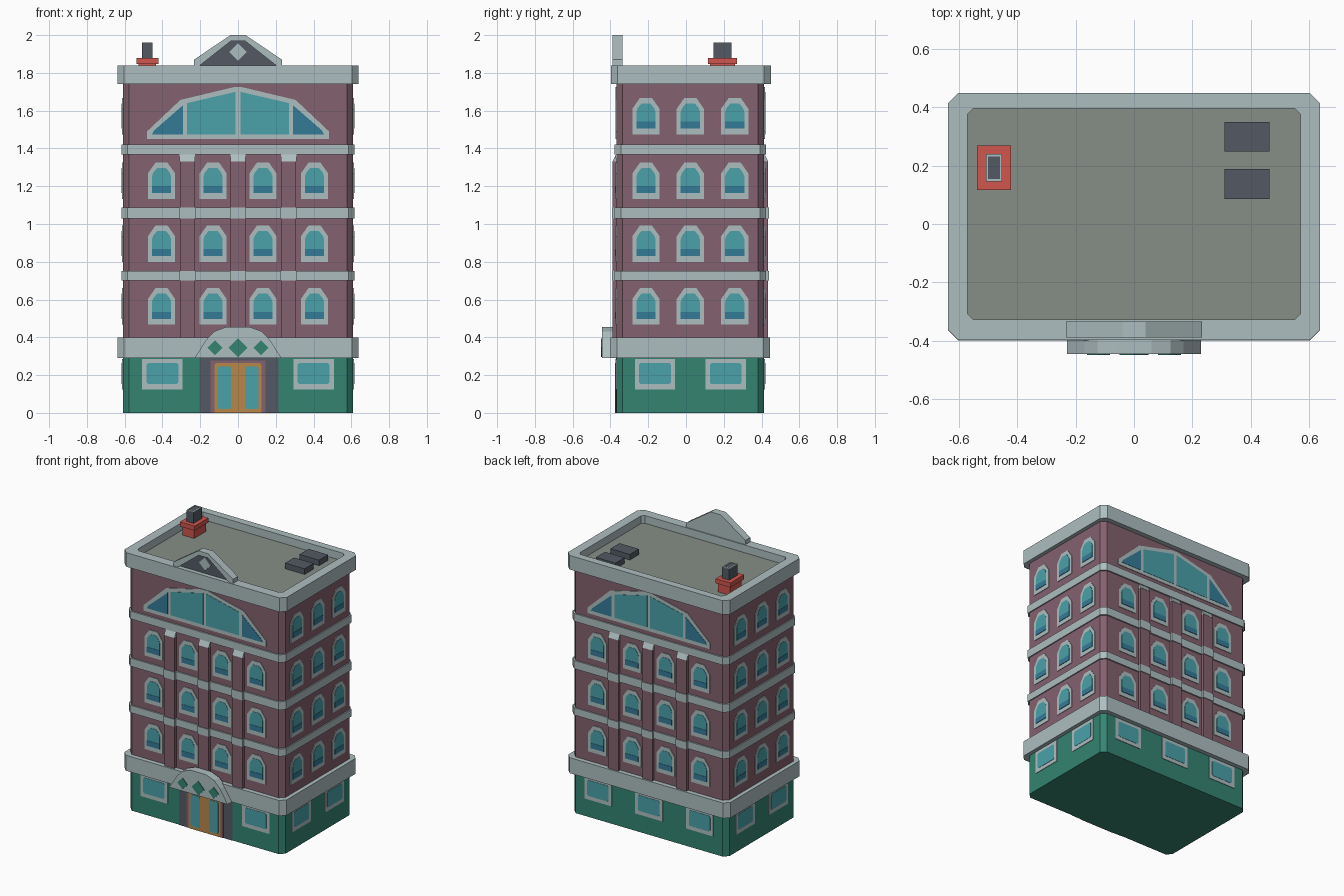
import bpy, bmesh
from mathutils import Vector

if "Cube" in bpy.data.objects:
    bpy.data.objects.remove(bpy.data.objects["Cube"])


def material(name, hexcol):
    def lin(c):
        c /= 255
        return c / 12.92 if c <= 0.04045 else ((c + 0.055) / 1.055) ** 2.4
    m = bpy.data.materials.new(name)
    m.diffuse_color = [lin((hexcol >> s) & 255) for s in (16, 8, 0)] + [1]
    m.use_nodes = True
    m.node_tree.nodes["Principled BSDF"].inputs["Base Color"].default_value = m.diffuse_color
    return m


BRICK = material("mauve brick", 0x84616E)
STONE = material("pale stone", 0xAEBEC0)
GLASS = material("teal glass", 0x4AA1AA)
BLUE = material("deep blue glass", 0x347B97)
GREEN = material("green panel", 0x348471)
DARK = material("dark grey", 0x535A64)
WOOD = material("orange wood", 0xB9874A)
RED = material("red clay", 0xD0564E)
ROOF = material("roof grey", 0x868D86)

HX, HY, CY = 0.61, 0.391, 0.023      # wall half sizes and depth centre

# wall coordinates: u along the wall, d outward from it, z up
SIDES = {
    "front": lambda u, d, z: Vector((u, CY - HY - d, z)),
    "back": lambda u, d, z: Vector((-u, CY + HY + d, z)),
    "right": lambda u, d, z: Vector((HX + d, CY + u, z)),
    "left": lambda u, d, z: Vector((-HX - d, CY - u, z)),
}


def finish(name, bm, mats):
    bmesh.ops.recalc_face_normals(bm, faces=bm.faces[:])
    me = bpy.data.meshes.new(name)
    bm.to_mesh(me)
    bm.free()
    for m in mats:
        me.materials.append(m)
    ob = bpy.data.objects.new(name, me)
    bpy.context.collection.objects.link(ob)
    return ob


def loft(name, rings, mat, cap_mat=None):
    """Stack chamfered rectangles (hx, hy, chamfer, z, cx, cy) and cap both ends."""
    bm = bmesh.new()
    loops = []
    for hx, hy, c, z, cx, cy in rings:
        if c:
            q = [(hx - c, -hy), (hx, c - hy), (hx, hy - c), (hx - c, hy),
                 (c - hx, hy), (-hx, hy - c), (-hx, c - hy), (c - hx, -hy)]
        else:
            q = [(hx, -hy), (hx, hy), (-hx, hy), (-hx, -hy)]
        loops.append([bm.verts.new((cx + x, cy + y, z)) for x, y in q])
    n = len(loops[0])
    for a, b in zip(loops, loops[1:]):
        for i in range(n):
            bm.faces.new((a[i], a[(i + 1) % n], b[(i + 1) % n], b[i]))
    bm.faces.new(loops[0][::-1])
    top = bm.faces.new(loops[-1])
    if cap_mat:
        top.material_index = 1
    return finish(name, bm, [mat, cap_mat] if cap_mat else [mat])


def block(name, hx, hy, c, z0, z1, mat, cx=0, cy=CY):
    return loft(name, [(hx, hy, c, z0, cx, cy), (hx, hy, c, z1, cx, cy)], mat)


def prism(name, side, pts, d0, d1, mat):
    """Extrude a (u, z) outline outward from a wall between depths d0 and d1."""
    f = SIDES[side]
    bm = bmesh.new()
    a = [bm.verts.new(f(u, d0, z)) for u, z in pts]
    b = [bm.verts.new(f(u, d1, z)) for u, z in pts]
    n = len(pts)
    bm.faces.new(a)
    bm.faces.new(b)
    for i in range(n):
        bm.faces.new((a[i], a[(i + 1) % n], b[(i + 1) % n], b[i]))
    return finish(name, bm, [mat])


def sym(half, u=0, z=0):
    """Mirror a right-hand half outline listed from bottom to top."""
    return [(u + x, z + y) for x, y in half] + [(u - x, z + y) for x, y in half[::-1]]


def rect(u0, u1, z0, z1):
    return [(u0, z0), (u1, z0), (u1, z1), (u0, z1)]


def diamond(u, z, r):
    return [(u, z - r), (u + r, z), (u, z + r), (u - r, z)]


def arched_window(side, u, z):
    prism("window_frame", side, sym([(.072, 0), (.072, .135), (.032, .192)], u, z), 0, .004, STONE)
    prism("window_glass", side, sym([(.051, .03), (.051, .118), (.044, .138), (.024, .163)], u, z), 0, .006, GLASS)
    prism("window_lower_pane", side, rect(u - .051, u + .051, z + .03, z + .067), 0, .008, BLUE)


def shop_window(side, u):
    prism("shop_window_frame", side, rect(u - .107, u + .107, .125, .285), 0, .004, STONE)
    prism("shop_window_glass", side,
          sym([(.075, .152), (.084, .161), (.084, .255), (.075, .264)], u), 0, .006, GLASS)


# Walls, ledges and roof
block("ground_floor", HX, HY, .032, 0, .30, GREEN)
block("upper_walls", HX, HY, .032, .30, 1.76, BRICK)
block("lower_ledge", .638, .423, .035, .29, .40, STONE)
loft("cornice_and_roof", [(.638, .423, .035, 1.74, 0, .026), (.638, .423, .035, 1.84, 0, .026),
                          (.571, .362, .02, 1.84, 0, .034), (.571, .362, .02, 1.785, 0, .034)],
     STONE, ROOF)
BANDS = [(.70, .752), (1.03, 1.088), (1.367, 1.422)]
for z0, z1 in BANDS:
    block("floor_band", HX + .008, HY + .01, .033, z0, z1, STONE)

# Long walls: windows, pilasters and wide attic window
for side in ("front", "back"):
    for z in (.468, .80, 1.133):
        for u in (-.405, -.132, .132, .405):
            arched_window(side, u, z)
    for u in (-.268, 0, .268):
        prism("pilaster", side, rect(u - .04, u + .04, .39, 1.33), 0, .02, BRICK)
        for z0, z1 in BANDS[:2]:
            prism("pilaster_band", side, rect(u - .043, u + .043, z0, z1), 0, .025, STONE)
        cap = prism("pilaster_cap", side, rect(u - .041, u + .041, 1.33, 1.368), 0, .022, STONE)
        for v in cap.data.vertices:       # slope the cap back to the wall
            if v.co.z > 1.35:
                v.co.y = CY + (v.co.y - CY) / abs(v.co.y - CY) * (HY + .003)
    prism("attic_window_frame", side,
          sym([(.482, 1.45), (.482, 1.49), (.305, 1.657), (.02, 1.725)]), 0, .004, STONE)
    for s in (-1, 1):
        prism("attic_pane", side, [(s * .012, 1.475), (s * .27, 1.475), (s * .27, 1.64), (s * .012, 1.70)],
              0, .006, GLASS)
        prism("attic_corner_pane", side,
              [(s * .292, 1.475), (s * .455, 1.475), (s * .445, 1.495), (s * .292, 1.628)], 0, .006, BLUE)

# Short walls
for side in ("left", "right"):
    for z in (.468, .80, 1.133, 1.475):
        for u in (-.235, 0, .235):
            arched_window(side, u, z)
    for u in (-.187, .187):
        shop_window(side, u)

for u in (-.4, .4):
    shop_window("front", u)
for u in (-.4, 0, .4):
    shop_window("back", u)

# Entrance
prism("door_surround", "front", rect(-.205, .215, 0, .29), 0, .003, DARK)
prism("door_rim", "front", rect(-.145, .145, 0, .278), 0, .005, BRICK)
prism("door", "front", sym([(.125, 0), (.125, .255), (.117, .263)]), 0, .007, WOOD)
for u in (-.072, .072):
    prism("door_glass", "front", sym([(.029, .02), (.036, .03), (.036, .238), (.029, .246)], u), 0, .009, GLASS)
prism("entrance_canopy", "front",
      sym([(.23, .29), (.17, .385), (.125, .432), (.06, .456)]), .02, .078, STONE)
for u, r in ((-.122, .04), (0, .05), (.122, .04)):
    prism("canopy_diamond", "front", diamond(u, .345, r), .076, .082, GREEN)

# Roof pediment: back slab, sunk panel, raised frame
outer = [(.233, 1.835), (.233, 1.87), (.04, 2.0)]
inner = [(.208, 1.835), (.036, 1.97)]
prism("pediment_back", "front", sym(outer), -.033, -.008, STONE)
prism("pediment_panel", "front", sym([(.21, 1.835), (.038, 1.972)]), -.01, -.002, DARK)
prism("pediment_frame", "front", sym(outer) + sym(inner)[::-1], -.008, .022, STONE)
prism("pediment_diamond", "front", diamond(0, 1.91, .046), -.004, .004, STONE)

# Chimney and rooftop units
block("chimney_base", .046, .066, 0, 1.78, 1.85, RED, -.48, .193)
block("chimney_cap", .058, .077, 0, 1.848, 1.88, RED, -.48, .193)
block("chimney_pot", .028, .047, 0, 1.88, 1.957, DARK, -.48, .193)
loft("chimney_rim", [(.028, .047, 0, 1.957, -.48, .193), (.028, .047, 0, 1.961, -.48, .193),
                     (.02, .038, 0, 1.961, -.48, .193), (.02, .038, 0, 1.958, -.48, .193)], STONE, DARK)
for y in (.137, .299):
    block("rooftop_unit", .077, .051, 0, 1.78, 1.825, DARK, .387, y)
